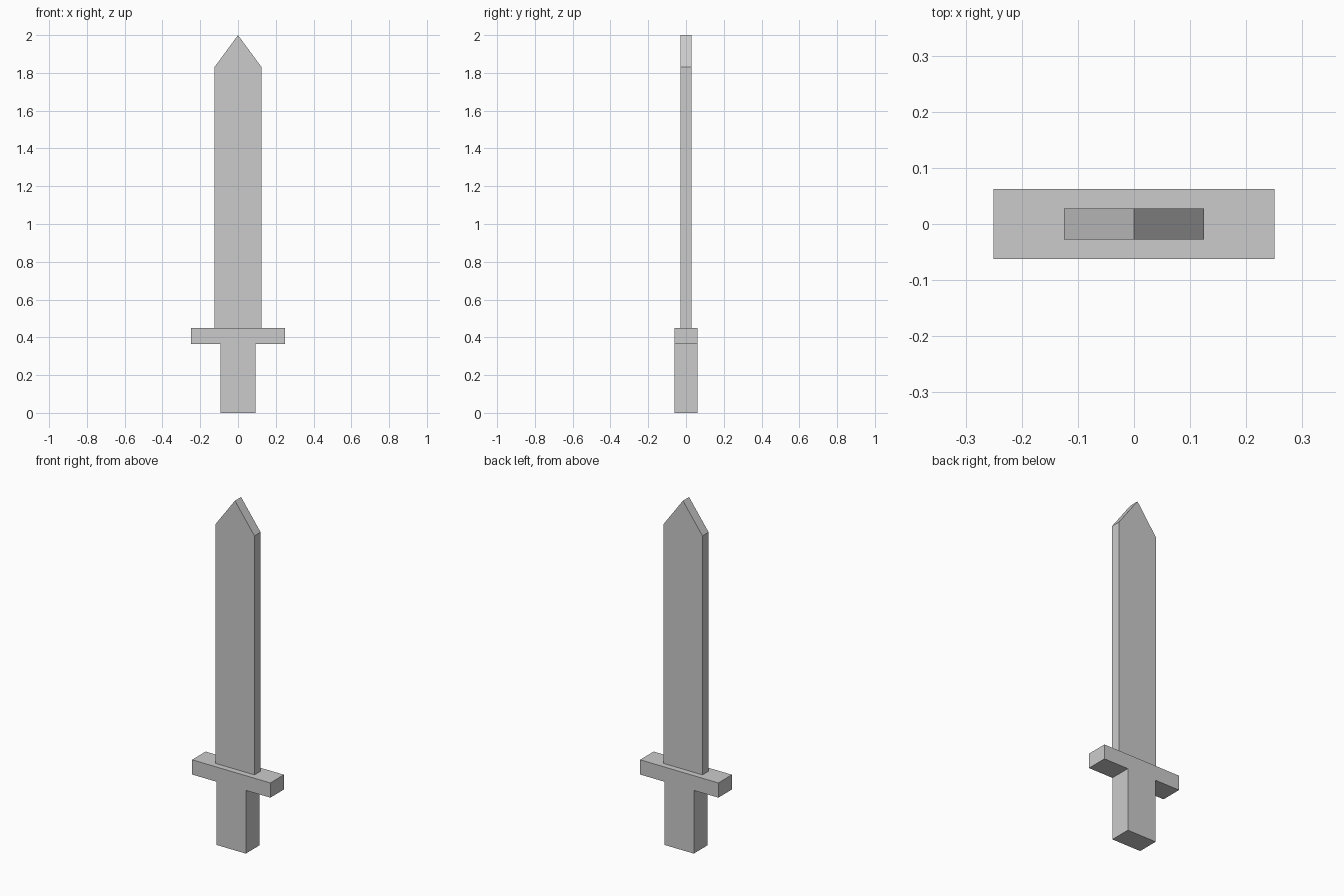
import bpy
import bmesh

if "Cube" in bpy.data.objects:
    bpy.data.objects.remove(bpy.data.objects["Cube"])


def extruded_profile(name, half, depth):
    """Mirror a right-hand (x, z) outline across x = 0 and extrude it along y."""
    outline = half + [(-x, z) for x, z in reversed(half) if x > 0]
    bm = bmesh.new()
    face = bm.faces.new([bm.verts.new((x, -depth / 2, z)) for x, z in outline])
    result = bmesh.ops.extrude_face_region(bm, geom=[face])
    moved = [v for v in result["geom"] if isinstance(v, bmesh.types.BMVert)]
    bmesh.ops.translate(bm, verts=moved, vec=(0, depth, 0))
    bmesh.ops.recalc_face_normals(bm, faces=bm.faces)
    mesh = bpy.data.meshes.new(name)
    bm.to_mesh(mesh)
    bm.free()
    obj = bpy.data.objects.new(name, mesh)
    bpy.context.collection.objects.link(obj)
    return obj


GUARD_BOTTOM, GUARD_TOP = 0.365, 0.45

# Hilt: grip and crossguard share one flush T-shaped outline
extruded_profile("hilt", [(0.093, 0), (0.093, GUARD_BOTTOM),
                          (0.25, GUARD_BOTTOM), (0.25, GUARD_TOP)], 0.124)

# Blade: flat slab with a pointed tip
extruded_profile("blade", [(0.125, GUARD_TOP), (0.125, 1.83), (0, 2.0)], 0.056)
